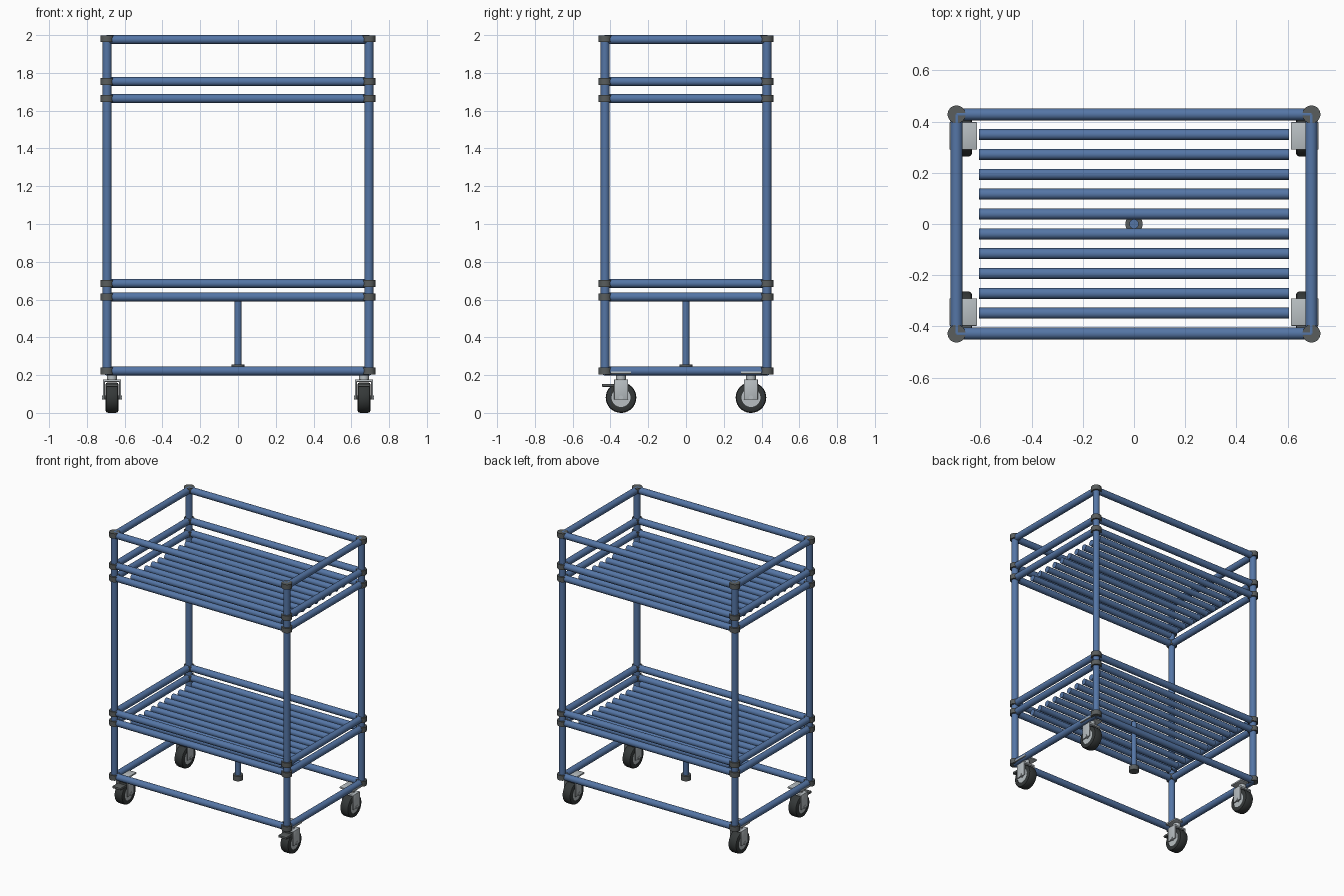
import bpy, bmesh, math
from mathutils import Vector

if "Cube" in bpy.data.objects:
    bpy.data.objects.remove(bpy.data.objects["Cube"])


def material(name, r, g, b):
    m = bpy.data.materials.new(name)
    m.diffuse_color = (r, g, b, 1)
    m.use_nodes = True
    m.node_tree.nodes["Principled BSDF"].inputs["Base Color"].default_value = m.diffuse_color
    return m


BLUE = material("blue_tube", 0.09, 0.18, 0.38)
DARK = material("joint_grey", 0.10, 0.11, 0.11)
METAL = material("caster_metal", 0.48, 0.52, 0.54)
RUBBER = material("rubber", 0.035, 0.04, 0.04)


def finish(name, bm, mat):
    bmesh.ops.recalc_face_normals(bm, faces=bm.faces)
    me = bpy.data.meshes.new(name)
    bm.to_mesh(me)
    bm.free()
    ob = bpy.data.objects.new(name, me)
    bpy.context.collection.objects.link(ob)
    me.materials.append(mat)
    bpy.ops.object.select_all(action='DESELECT')
    ob.select_set(True)
    bpy.context.view_layer.objects.active = ob
    bpy.ops.object.shade_smooth_by_angle(angle=math.radians(35))
    return ob


def tube(name, a, b, r, mat=BLUE, seg=32):
    a, b = Vector(a), Vector(b)
    d = b - a
    bm = bmesh.new()
    bmesh.ops.create_cone(bm, cap_ends=True, segments=seg, radius1=r, radius2=r, depth=d.length)
    bm.transform(d.to_track_quat('Z', 'Y').to_matrix().to_4x4())
    bmesh.ops.translate(bm, verts=bm.verts, vec=(a + b) / 2)
    return finish(name, bm, mat)


def box(name, centre, size, mat, bevel=0.004):
    bm = bmesh.new()
    bmesh.ops.create_cube(bm, size=1)
    bmesh.ops.scale(bm, verts=bm.verts, vec=size)
    bmesh.ops.bevel(bm, geom=bm.edges[:], offset=bevel, segments=2, affect='EDGES', profile=0.5)
    bmesh.ops.translate(bm, verts=bm.verts, vec=centre)
    return finish(name, bm, mat)


def lathe_x(name, profile, centre, mat):
    # closed (x, radius) profile spun round the x axis
    bm = bmesh.new()
    vs = [bm.verts.new((x, 0, r)) for x, r in profile]
    es = [bm.edges.new((vs[i], vs[(i + 1) % len(vs)])) for i in range(len(vs))]
    bmesh.ops.spin(bm, geom=vs + es, cent=(0, 0, 0), axis=(1, 0, 0),
                   angle=math.tau, steps=40, use_merge=True)
    bmesh.ops.remove_doubles(bm, verts=bm.verts, dist=1e-5)
    bmesh.ops.translate(bm, verts=bm.verts, vec=centre)
    return finish(name, bm, mat)


PX, PY, R = 0.693, 0.428, 0.0235
LEVELS = [0.222, 0.614, 0.685, 1.664, 1.754, 1.976]

# Corner posts with joint collars
for sx in (-1, 1):
    for sy in (-1, 1):
        x, y = sx * PX, sy * PY
        tube("corner_post", (x, y, 0.206), (x, y, 1.99), R)
        for z in LEVELS:
            c = z + (0.005 if z > 1.9 else 0)
            tube("joint_collar", (x, y, c - 0.018), (x, y, c + 0.018), 0.035, DARK)

# Horizontal frame rails, with short grey sleeves at the joints
for z in LEVELS:
    for s in (-1, 1):
        tube("long_rail", (-PX, s * PY, z), (PX, s * PY, z), R)
        tube("short_rail", (s * PX, -PY, z), (s * PX, PY, z), R)

# Shelf slats
for z in (0.614, 1.664):
    for i in range(10):
        y = 0.349 - i * 0.0775
        tube("shelf_slat", (-0.606, y, z), (0.606, y, z), 0.0215)

# Centre support under the lower shelf
tube("centre_support", (0, 0, 0.235), (0, 0, 0.605), 0.0185)
tube("support_foot", (0, 0, 0.221), (0, 0, 0.257), 0.034, DARK)

# Casters
for sx in (-1, 1):
    for sy in (-1, 1):
        x, y, zc = sx * 0.667, sy * 0.344, 0.081
        lathe_x("caster_tyre", [(-0.034, 0.050), (-0.034, 0.070), (-0.030, 0.077), (-0.020, 0.081),
                                (0.020, 0.081), (0.030, 0.077), (0.034, 0.070), (0.034, 0.050)],
                (x, y, zc), RUBBER)
        tube("caster_hub", (x - 0.031, y, zc), (x + 0.031, y, zc), 0.051, METAL)
        tube("caster_axle", (x - 0.052, y, zc), (x + 0.052, y, zc), 0.011, METAL)
        box("mounting_plate", (x, y, 0.213), (0.108, 0.108, 0.012), METAL, 0.003)
        tube("swivel_stem", (x, y, 0.172), (x, y, 0.212), 0.026, METAL)
        box("fork_crown", (x, y, 0.171), (0.096, 0.074, 0.014), METAL)
        for s in (-1, 1):
            box("fork_arm", (x + s * 0.043, y, 0.122), (0.010, 0.074, 0.104), METAL)
        # Brake pedals on the front pair only
        if sy < 0:
            box("brake_pedal", (x, y - 0.068, 0.146), (0.066, 0.066, 0.016), DARK)
